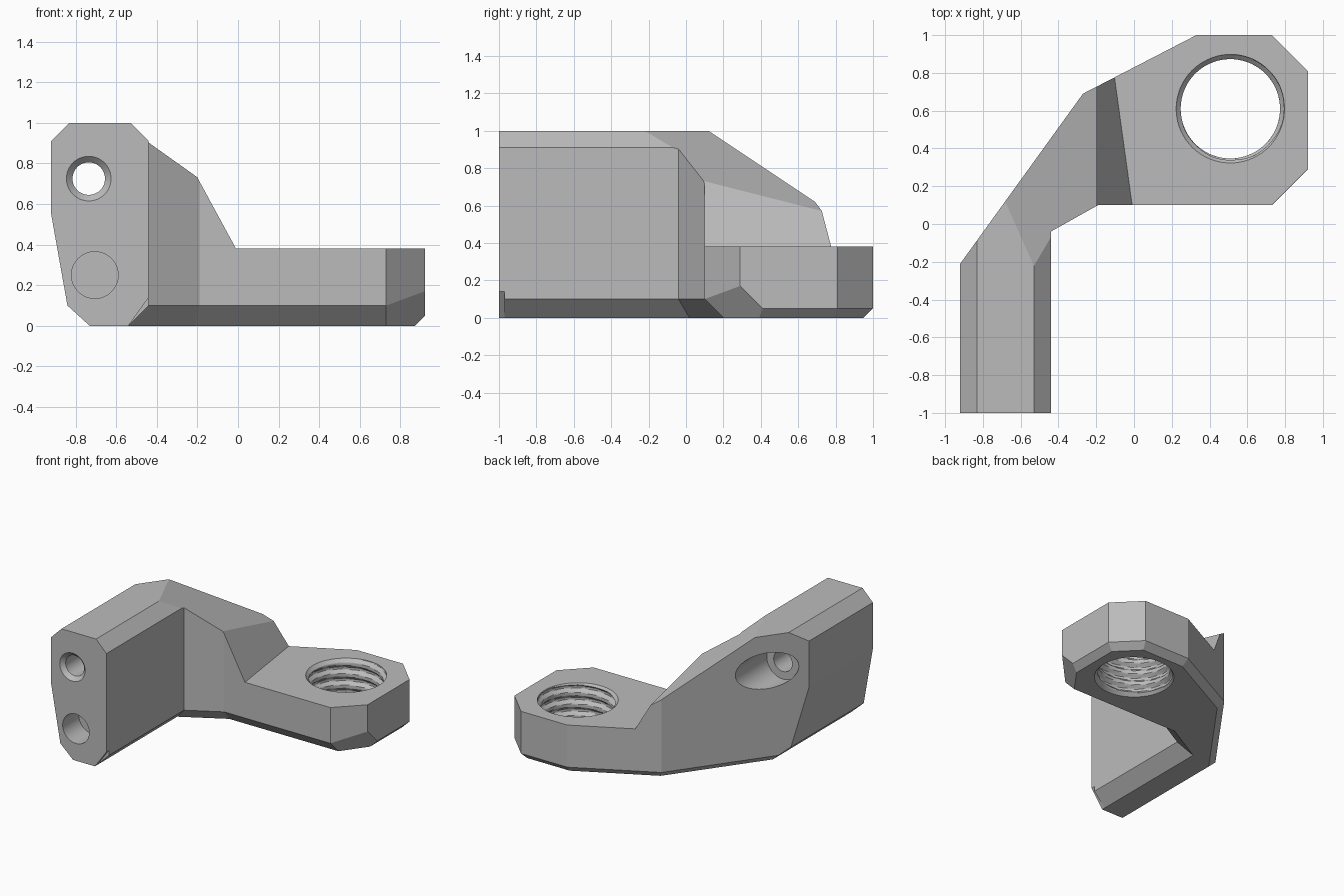
import bpy, bmesh
from math import sin, cos, tau, radians
from mathutils import Vector

cube = bpy.data.objects.get("Cube")
if cube:
    bpy.data.objects.remove(cube)

grey = bpy.data.materials.new("mid grey")
grey.use_nodes = True
grey.diffuse_color = (0.5, 0.5, 0.5, 1)
grey.node_tree.nodes["Principled BSDF"].inputs["Base Color"].default_value = (0.5, 0.5, 0.5, 1)


def loft(sections):
    """Closed bmesh joining equal-length rings of points."""
    bm = bmesh.new()
    rings = [[bm.verts.new(p) for p in ring] for ring in sections]
    n = len(rings[0])
    for a, b in zip(rings, rings[1:]):
        for i in range(n):
            j = (i + 1) % n
            bm.faces.new((a[i], a[j], b[j], b[i]))
    bm.faces.new(rings[0])
    bm.faces.new(rings[-1])
    bmesh.ops.recalc_face_normals(bm, faces=bm.faces)
    return bm


def to_object(bm, name):
    mesh = bpy.data.meshes.new(name)
    bm.to_mesh(mesh)
    bm.free()
    mesh.materials.append(grey)
    obj = bpy.data.objects.new(name, mesh)
    bpy.context.collection.objects.link(obj)
    return obj


def along_y(profile, y0, y1):
    return loft([[(x, y, z) for x, z in profile] for y in (y0, y1)])


def round_y(cx, cz, rings, sides=48):
    """Turned shape along y from (y, radius) pairs."""
    return loft([[(cx + r * cos(tau * i / sides), y, cz + r * sin(tau * i / sides))
                  for i in range(sides)] for y, r in rings])


def trim(bm, point, normal):
    """Cut away everything on the normal side of a plane."""
    cut = bmesh.ops.bisect_plane(bm, geom=bm.verts[:] + bm.edges[:] + bm.faces[:],
                                 plane_co=point, plane_no=normal, clear_outer=True)
    edges = [e for e in cut["geom_cut"] if isinstance(e, bmesh.types.BMEdge)]
    bmesh.ops.holes_fill(bm, edges=edges, sides=0)
    bmesh.ops.recalc_face_normals(bm, faces=bm.faces)


def carve(body, bm):
    cutter = to_object(bm, "cutter")
    cutter.hide_render = True
    mod = body.modifiers.new("carve", "BOOLEAN")
    mod.operation, mod.solver, mod.object = "DIFFERENCE", "EXACT", cutter
    bpy.ops.object.modifier_apply(modifier=mod.name)
    bpy.data.objects.remove(cutter)


# Plan outline of the bracket, raised to full height
outline = [(-0.92, -1), (-0.44, -1), (-0.44, -0.04), (-0.19, 0.10), (0.73, 0.10),
           (0.92, 0.29), (0.92, 0.81), (0.73, 1), (0.33, 1), (-0.27, 0.69), (-0.92, -0.21)]
bm = loft([[(x, y, z) for x, y in outline] for z in (0, 1)])

# Outer arm bevels
trim(bm, (-0.83, 0, 1), (-1, 0, 1))
trim(bm, (-0.92, 0, 0.55), (-0.45, 0, -0.08))
trim(bm, (-0.84, 0, 0.10), (-0.10, 0, -0.11))

# Small lower bevel around the outer sides, larger one at the front corner
for i in range(5, 10):
    a, b = Vector(outline[i]), Vector(outline[i + 1])
    d = (b - a).normalized()
    trim(bm, (a.x, a.y, 0.05), (d.y, -d.x, -1))
trim(bm, (0.73, 0.2, 0), (1.37, -1, -1))

bracket = to_object(bm, "bracket")
bpy.context.view_layer.objects.active = bracket
bracket.select_set(True)

# Sloping brace down to the flat collar
def slope(y):
    drop = -0.254 * (y - 0.1)
    knee = 0.73 + drop
    points = [(-1.5, knee + 0.741), (-0.2, knee), (-0.2 + (knee - 0.38) / 1.84, 0.38),
              (1.5, 0.38), (1.5, 2.5), (-1.5, 2.5)]
    return [(x, y, z) for x, z in points]

carve(bracket, loft([slope(-1.3), slope(1.2)]))

# Inner upper bevel of the arm
carve(bracket, along_y([(-0.63, 1.1), (-0.34, 0.81), (-0.34, 1.1)], -1.2, -0.04))

# Mitred lower bevel along the inner side
path = [Vector(p) for p in [(-0.44, -1.3)] + outline[2:4] + [(1.3, 0.10)]]
normals = []
for a, b in zip(path, path[1:]):
    d = (b - a).normalized()
    normals.append(Vector((-d.y, d.x)))
rings = []
for i, p in enumerate(path):
    n0, n1 = normals[max(i - 1, 0)], normals[min(i, len(normals) - 1)]
    mitre = (n0 + n1) / (1 + n0.dot(n1))
    rings.append([(p.x + mitre.x * s, p.y + mitre.y * s, z)
                  for s, z in ((-0.1, 0.2), (0.2, -0.1), (-0.1, -0.1))])
carve(bracket, loft(rings))

# Slight relief at the front end of the inner bevel
carve(bracket, along_y([(-0.40, 0.196), (-0.60, -0.084), (-0.40, -0.084)], -1.1, -0.97))

# Bolt hole with flared mouth and rear counterbore, then blind round socket
carve(bracket, round_y(-0.735, 0.725, [(-1.02, 0.13), (-0.97, 0.08), (0.4, 0.08)]))
carve(bracket, round_y(-0.735, 0.725, [(-0.15, 0.14), (0.5, 0.14)]))
carve(bracket, round_y(-0.705, 0.25, [(-1.1, 0.115), (-0.8, 0.115)]))

# Threaded bore with bevelled mouths
def bore(angle, z):
    phase = (z / 0.09 - angle / tau) % 1
    wave = min(max(abs(phase - 0.5) * 4 - 0.6, 0), 1)
    return max(0.263 + 0.025 * wave, 0.288 - max(0.38 - z, 0), 0.288 - max(z, 0))

sides = 72
carve(bracket, loft([[(0.51 + bore(tau * i / sides, z) * cos(tau * i / sides),
                       0.61 + bore(tau * i / sides, z) * sin(tau * i / sides), z)
                      for i in range(sides)]
                     for z in [-0.0213 + 0.0061 * k for k in range(72)]]))

bpy.ops.object.shade_smooth_by_angle(angle=radians(9))
